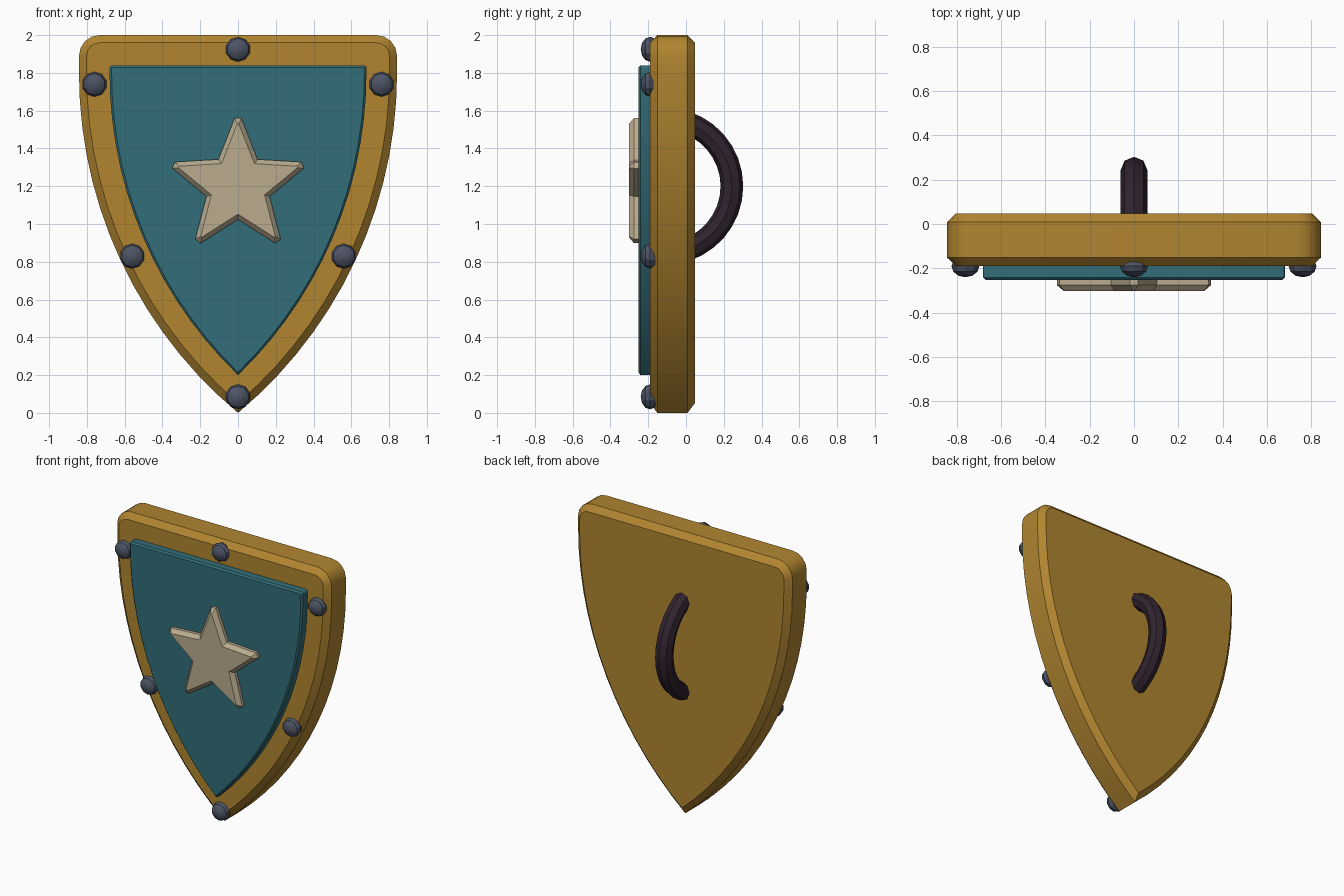
import bpy, bmesh, math
from mathutils import Vector, Matrix

if "Cube" in bpy.data.objects:
    bpy.data.objects.remove(bpy.data.objects["Cube"])


def material(name, rgb):
    m = bpy.data.materials.new(name)
    m.diffuse_color = (*rgb, 1)
    m.use_nodes = True
    m.node_tree.nodes["Principled BSDF"].inputs["Base Color"].default_value = m.diffuse_color
    return m


GOLD = material("gold wood", (0.44, 0.235, 0.03))
TEAL = material("teal", (0.032, 0.155, 0.19))
CREAM = material("cream", (0.49, 0.41, 0.275))
STEEL = material("dark steel", (0.075, 0.088, 0.13))
LEATHER = material("dark leather", (0.03, 0.017, 0.028))


def finish(name, bm, mat, angle=30):
    bmesh.ops.recalc_face_normals(bm, faces=bm.faces)
    me = bpy.data.meshes.new(name)
    bm.to_mesh(me)
    bm.free()
    me.materials.append(mat)
    ob = bpy.data.objects.new(name, me)
    bpy.context.collection.objects.link(ob)
    bpy.ops.object.select_all(action='DESELECT')
    ob.select_set(True)
    bpy.context.view_layer.objects.active = ob
    bpy.ops.object.shade_smooth_by_angle(angle=math.radians(angle))
    return ob


def loft(name, rings, mat):
    """Skin a list of equal-length closed rings and cap both ends."""
    bm = bmesh.new()
    loops = [[bm.verts.new(p) for p in r] for r in rings]
    n = len(loops[0])
    for a, b in zip(loops, loops[1:]):
        for i in range(n):
            j = (i + 1) % n
            bm.faces.new((a[i], a[j], b[j], b[i]))
    bm.faces.new(loops[0])
    bm.faces.new(loops[-1])
    return finish(name, bm, mat)


def shield_ring(y, half, top, tip, corner, inset=0.0, zc=1.8, steps=14):
    """Heater outline: flat top, rounded corners, arcs down to a point."""
    drop = zc - tip
    big = (half * half + drop * drop) / (2 * half)
    cx = half - big
    r = big - inset
    end = math.acos(-cx / r)
    c = corner - inset
    right = []
    for i in range(5):
        a = math.pi / 2 * (1 - i / 4)
        right.append((half - corner + c * math.cos(a), top - corner + c * math.sin(a)))
    for i in range(steps):
        a = end * i / steps
        right.append((cx + r * math.cos(a), zc - r * math.sin(a)))
    point = [(0, zc - r * math.sin(end))]
    left = [(-x, z) for x, z in reversed(right)]
    return [Vector((x, y, z)) for x, z in right + point + left]


# Thick body, chamfered front and back
body = dict(half=0.842, top=2.0, tip=0.0, corner=0.11)
loft("shield_body", [shield_ring(-0.19, inset=0.04, **body),
                     shield_ring(-0.152, **body),
                     shield_ring(0.008, **body),
                     shield_ring(0.048, inset=0.04, **body)], GOLD)

# Raised front panel
panel = dict(half=0.68, top=1.84, tip=0.2, corner=0.014)
loft("front_panel", [shield_ring(-0.252, inset=0.011, **panel),
                     shield_ring(-0.241, **panel),
                     shield_ring(-0.17, **panel)], TEAL)


# Star emblem with blunt tips and sloped edges
def star_ring(y, tip, blunt, valley):
    pts = []
    for k in range(5):
        a = math.pi / 2 - k * math.tau / 5
        d = Vector((math.cos(a), 0, math.sin(a)))
        s = Vector((-math.sin(a), 0, math.cos(a)))
        pts += [d * tip + s * blunt, d * tip - s * blunt]
        b = a - math.pi / 5
        pts.append(Vector((math.cos(b), 0, math.sin(b))) * valley)
    return [p + Vector((0, y, 1.2)) for p in pts]


loft("star_emblem", [star_ring(-0.303, 0.33, 0.004, 0.148),
                     star_ring(-0.275, 0.36, 0.018, 0.176),
                     star_ring(-0.245, 0.36, 0.018, 0.176)], CREAM)

# Domed rivets around the rim
spots = [(0, 1.925), (0, 0.085)]
for s in (-1, 1):
    spots += [(s * 0.76, 1.74), (s * 0.56, 0.83)]
for i, (x, z) in enumerate(spots):
    bm = bmesh.new()
    bmesh.ops.create_uvsphere(bm, u_segments=10, v_segments=6, radius=1)
    bmesh.ops.transform(bm, verts=bm.verts, matrix=Matrix.Translation((x, -0.19, z))
                        @ Matrix.Diagonal((0.066, 0.05, 0.066, 1))
                        @ Matrix.Rotation(math.pi / 2, 4, 'X'))
    finish("rivet_%d" % (i + 1), bm, STEEL)

# Curved grip on the back: octagonal tube along an arc
rings = []
for i in range(15):
    a = math.radians(72) * (i / 7 - 1)
    ring = []
    for k in range(8):
        b = math.tau * k / 8
        r = 0.356 + 0.06 * math.cos(b)
        ring.append(Vector((0.06 * math.sin(b), -0.113 + r * math.cos(a), 1.2 + r * math.sin(a))))
    rings.append(ring)
loft("back_handle", rings, LEATHER)
